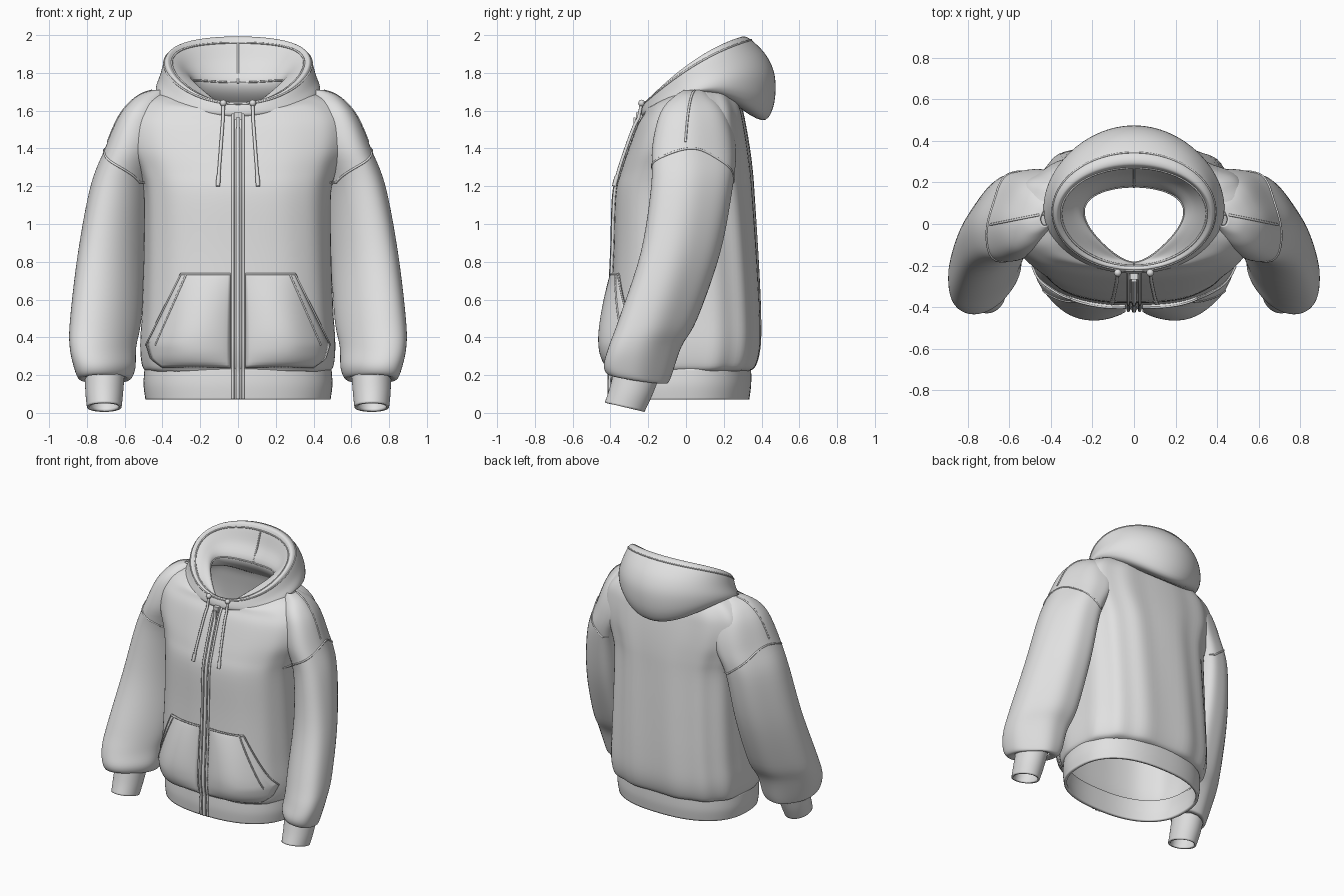
import bpy, bmesh, math
from mathutils import Vector
from mathutils.bvhtree import BVHTree

if "Cube" in bpy.data.objects:
    bpy.data.objects.remove(bpy.data.objects["Cube"])

fabric = bpy.data.materials.new("light_grey_fabric")
fabric.use_nodes = True
GREY = (0.75, 0.75, 0.75, 1)
fabric.diffuse_color = GREY
fabric.node_tree.nodes["Principled BSDF"].inputs["Base Color"].default_value = GREY
trees = []


def add_object(name, data):
    obj = bpy.data.objects.new(name, data)
    bpy.context.collection.objects.link(obj)
    data.materials.append(fabric)
    return obj


def finish(name, bm, thickness=0, smooth=True, track=False):
    """Turn a bmesh into an object, optionally thickened inwards."""
    bmesh.ops.recalc_face_normals(bm, faces=bm.faces)
    if track:
        trees.append(BVHTree.FromBMesh(bm))
    mesh = bpy.data.meshes.new(name)
    bm.to_mesh(mesh)
    bm.free()
    if smooth:
        mesh.shade_smooth()
    obj = add_object(name, mesh)
    if thickness:
        mod = obj.modifiers.new("cloth_thickness", 'SOLIDIFY')
        mod.thickness, mod.offset = thickness, -1


def ring(z, hx, yf, yb, cx=0, zf=None, zb=None, pinch=0):
    """Side height, half width, front y, back y; front and back height may differ."""
    return (cx, hx, yf, yb, z if zf is None else zf, z, z if zb is None else zb, pinch)


def smooth_rings(rings, closed, steps=5):
    """Catmull-Rom interpolation between the control rings."""
    n = len(rings)
    get = lambda i: rings[i % n] if closed else rings[max(0, min(n - 1, i))]
    out = []
    for i in range(n if closed else n - 1):
        for s in range(steps):
            t = s / steps
            out.append([0.5 * (2 * b + (c - a) * t + (2 * a - 5 * b + 4 * c - d) * t * t
                               + (3 * b - a - 3 * c + d) * t ** 3)
                        for a, b, c, d in zip(get(i - 1), get(i), get(i + 1), get(i + 2))])
    return out if closed else out + [rings[-1]]


def loft(name, rings, power=2, side=1, closed=False, fold=0, folds=9, skew=0, thickness=0, track=False):
    """Skin the rings; skew slants each cross-section so its outer side sits further forward."""
    bm = bmesh.new()
    seg = 96
    bend = lambda v: math.copysign(abs(v) ** (2 / power), v)
    loops = []
    for cx, hx, yf, yb, zf, zs, zb, pinch in smooth_rings(rings, closed):
        row = []
        ry = math.sqrt(max(0.0004, ((yb - yf) / 2) ** 2 - (skew * hx) ** 2))
        for k in range(seg):
            a = math.tau * k / seg
            sx, t = bend(math.sin(a)), bend(-math.cos(a))
            f = 1 + fold * math.cos(folds * a + 1.5 * zs) * (1.2 + t) / 2
            x = cx + hx * sx * f * (1 + pinch * t)
            y = (yf + yb) / 2 + (ry * t - skew * hx * sx) * f
            z = zs + t * (zb - zf) / 2 + t * t * ((zb + zf) / 2 - zs)
            row.append(bm.verts.new((side * x, y, z)))
        loops.append(row)
    pairs = list(zip(loops, loops[1:])) + ([(loops[-1], loops[0])] if closed else [])
    for lo, hi in pairs:
        for k in range(seg):
            j = (k + 1) % seg
            bm.faces.new((lo[k], lo[j], hi[j], hi[k]))
    finish(name, bm, thickness, track=track)


def hit(origin, direction, lift=0.0):
    """Nearest cloth point along a ray, lifted back towards the origin."""
    o, d = Vector(origin), Vector(direction).normalized()
    found = [h for h in (t.ray_cast(o, d) for t in trees) if h[0]]
    return min(found, key=lambda h: h[3])[0] - d * lift if found else None


def front(x, z, lift=0.0):
    return hit((x, -3, z), (0, 1, 0), lift)


def tube(name, points, radius, cyclic=False):
    points = [p for p in points if p is not None]
    curve = bpy.data.curves.new(name, 'CURVE')
    curve.dimensions = '3D'
    curve.bevel_depth, curve.bevel_resolution, curve.use_fill_caps = radius, 2, True
    spline = curve.splines.new('POLY')
    spline.points.add(len(points) - 1)
    for p, co in zip(spline.points, points):
        p.co = (*co, 1)
    spline.use_cyclic_u = cyclic
    add_object(name, curve)


def span(a, b, n):
    return [a + (b - a) * i / n for i in range(n + 1)]


# Torso, wide enough at the top to flow into the shoulders, and waistband
loft("torso", [
    ring(0.22, 0.48, -0.385, 0.33), ring(0.25, 0.505, -0.40, 0.37),
    ring(0.36, 0.515, -0.41, 0.395), ring(0.55, 0.505, -0.40, 0.395),
    ring(0.85, 0.495, -0.385, 0.38), ring(1.15, 0.495, -0.375, 0.36),
    ring(1.28, 0.525, -0.345, 0.35), ring(1.4, 0.575, -0.305, 0.335),
    ring(1.52, 0.585, -0.26, 0.315), ring(1.61, 0.55, -0.225, 0.295, zf=1.58),
    ring(1.68, 0.46, -0.21, 0.26, zf=1.61), ring(1.715, 0.33, -0.19, 0.2, zf=1.615)],
    power=2.7, fold=0.013, folds=13, thickness=0.012, track=True)
loft("waistband", [
    ring(0.07, 0.49, -0.395, 0.335), ring(0.15, 0.5, -0.4, 0.345),
    ring(0.235, 0.495, -0.395, 0.345)], power=2.4, thickness=0.02, track=True)

# Sleeves and cuffs
for side, label in ((1, "left"), (-1, "right")):
    loft(label + "_sleeve", [
        ring(0.19, 0.09, -0.37, -0.14, 0.705, 0.215, 0.17),
        ring(0.18, 0.135, -0.415, -0.1, 0.705, 0.205, 0.155),
        ring(0.235, 0.163, -0.435, -0.075, 0.705, 0.255, 0.19),
        ring(0.35, 0.178, -0.41, -0.02, 0.715),
        ring(0.5, 0.19, -0.355, 0.065, 0.7), ring(0.85, 0.18, -0.24, 0.185, 0.667),
        ring(1.2, 0.165, -0.185, 0.25, 0.615), ring(1.4, 0.17, -0.18, 0.265, 0.533),
        ring(1.55, 0.145, -0.15, 0.235, 0.495), ring(1.63, 0.115, -0.11, 0.19, 0.47),
        ring(1.685, 0.085, -0.05, 0.13, 0.435), ring(1.71, 0.04, -0.01, 0.09, 0.41)],
        side=side, fold=0.02, folds=6, skew=0.45, thickness=0.01, track=True)
    loft(label + "_cuff", [
        ring(0.03, 0.092, -0.43, -0.22, 0.708, 0.055, 0.005),
        ring(0.11, 0.1, -0.405, -0.18, 0.708, 0.13, 0.09),
        ring(0.21, 0.105, -0.38, -0.14, 0.705, 0.23, 0.19)],
        side=side, thickness=0.015)

# Hood: one closed sheet running from the neck, over the rim and down the back
hood_rings = [
    ring(1.735, 0.225, -0.185, 0.18, 0, 1.585, 1.75, 0.42),
    ring(1.80, 0.29, -0.19, 0.235, 0, 1.61, 1.86, 0.2),
    ring(1.845, 0.35, -0.2, 0.27, 0, 1.635, 1.96, 0.06),
    ring(1.865, 0.375, -0.215, 0.295, 0, 1.645, 1.992),
    ring(1.85, 0.392, -0.225, 0.345, 0, 1.635, 1.975),
    ring(1.79, 0.412, -0.235, 0.43, 0, 1.61, 1.885, -0.06),
    ring(1.74, 0.43, -0.238, 0.472, 0, 1.585, 1.77, -0.11),
    ring(1.71, 0.428, -0.23, 0.462, 0, 1.57, 1.62, -0.12),
    ring(1.695, 0.4, -0.215, 0.4, 0, 1.565, 1.55, -0.1),
    ring(1.68, 0.3, -0.195, 0.24, 0, 1.57, 1.65)]
loft("hood", hood_rings, closed=True)


def hood_loop(index):
    cx, hx, yf, yb, zf, zs, zb, pinch = hood_rings[index]
    for k in range(72):
        t, s = -math.cos(math.tau * k / 72), math.sin(math.tau * k / 72)
        yield Vector((hx * s * (1 + pinch * t), (yf + yb) / 2 + (yb - yf) / 2 * t,
                      zs + t * (zb - zf) / 2 + t * t * ((zb + zf) / 2 - zs)))


for name, index in (("hood_outer_stitch", 4), ("hood_inner_stitch", 2), ("neck_tape", 0)):
    tube(name, hood_loop(index), 0.005, True)
tube("hood_centre_seam", [(0, r[3] - 0.002, r[6]) for r in hood_rings[:3]], 0.006)

# Zip: tapes, teeth, slider and pull
for x, radius in ((-0.027, 0.008), (0, 0.011), (0.027, 0.008)):
    tube("zip_teeth" if x == 0 else "zip_tape",
         [front(x, z, 0.006) for z in span(0.075, 1.59, 70)], radius)
for name, size, z in (("zip_slider", (0.04, 0.03, 0.04), 1.57), ("zip_pull", (0.022, 0.012, 0.06), 1.535)):
    bm = bmesh.new()
    bmesh.ops.create_cube(bm, size=1)
    bmesh.ops.scale(bm, vec=size, verts=bm.verts)
    bmesh.ops.translate(bm, vec=front(0, z, 0.02), verts=bm.verts)
    finish(name, bm, smooth=False)

# Pockets
EDGE = [(0.237, 0.40), (0.285, 0.465), (0.36, 0.488), (0.74, 0.30)]


def pocket_edge(z):
    for (z0, x0), (z1, x1) in zip(EDGE, EDGE[1:]):
        if z <= z1:
            return x0 + (x1 - x0) * (z - z0) / (z1 - z0)
    return EDGE[-1][1]


def pocket_point(side, u, z):
    x = 0.04 + (pocket_edge(z) - 0.04) * u
    v = max(0.0, min(1.0, (z - 0.237) / 0.503))
    bulge = 0
    if 0 < u < 1 and 0 < v < 1:
        bulge = 0.06 * math.sin(math.pi * u) ** 0.8 * math.sin(math.pi * v ** 0.6) ** 0.8
    return front(side * x, z, 0.012 + bulge)


for side, label in ((1, "left"), (-1, "right")):
    bm = bmesh.new()
    rows = [[bm.verts.new(pocket_point(side, u, z)) for u in span(0, 1, 20)]
            for z in span(0.237, 0.74, 28)]
    for lo, hi in zip(rows, rows[1:]):
        for k in range(20):
            quad = (lo[k], lo[k + 1], hi[k + 1], hi[k])
            bm.faces.new(quad if side > 0 else quad[::-1])
    finish(label + "_pocket", bm, 0.014)
    # Pocket stitching
    tube(label + "_pocket_top_stitch", [pocket_point(side, u, 0.735) for u in span(0, 1, 24)], 0.006)
    for u in (0.89, 1):
        tube(label + "_pocket_side_stitch", [pocket_point(side, u, z) for z in span(0.36, 0.735, 24)], 0.005)

    # Armhole and shoulder seams
    armhole = []
    for deg in range(-100, 101, 5):
        a = math.radians(deg)
        d = Vector((side * math.cos(a), math.sin(a), 0))
        c = Vector((side * 0.52, 0.03, 1.22 + 0.18 * max(0, math.cos(a))))
        armhole.append(hit(c + d * 2, -d))
    tube(label + "_armhole_seam", armhole, 0.006)
    tube(label + "_shoulder_seam",
         [hit((side * x, 0.055 - 0.2 * (x - 0.4), 3), (0, 0, -1)) for x in span(0.4, 0.69, 20)], 0.006)

    # Drawstring with knot and tip
    cord = [front(side * (0.075 + 0.03 * (1.62 - z) / 0.4), z, 0.014) for z in span(1.2, 1.56, 20)]
    cord.append(Vector((side * 0.078, -0.235, 1.64)))
    tube(label + "_drawstring", cord, 0.009)
    tube(label + "_drawstring_tip", cord[:4], 0.012)
    bm = bmesh.new()
    bmesh.ops.create_uvsphere(bm, u_segments=16, v_segments=10, radius=0.018)
    bmesh.ops.translate(bm, vec=cord[-1], verts=bm.verts)
    finish(label + "_drawstring_knot", bm)
